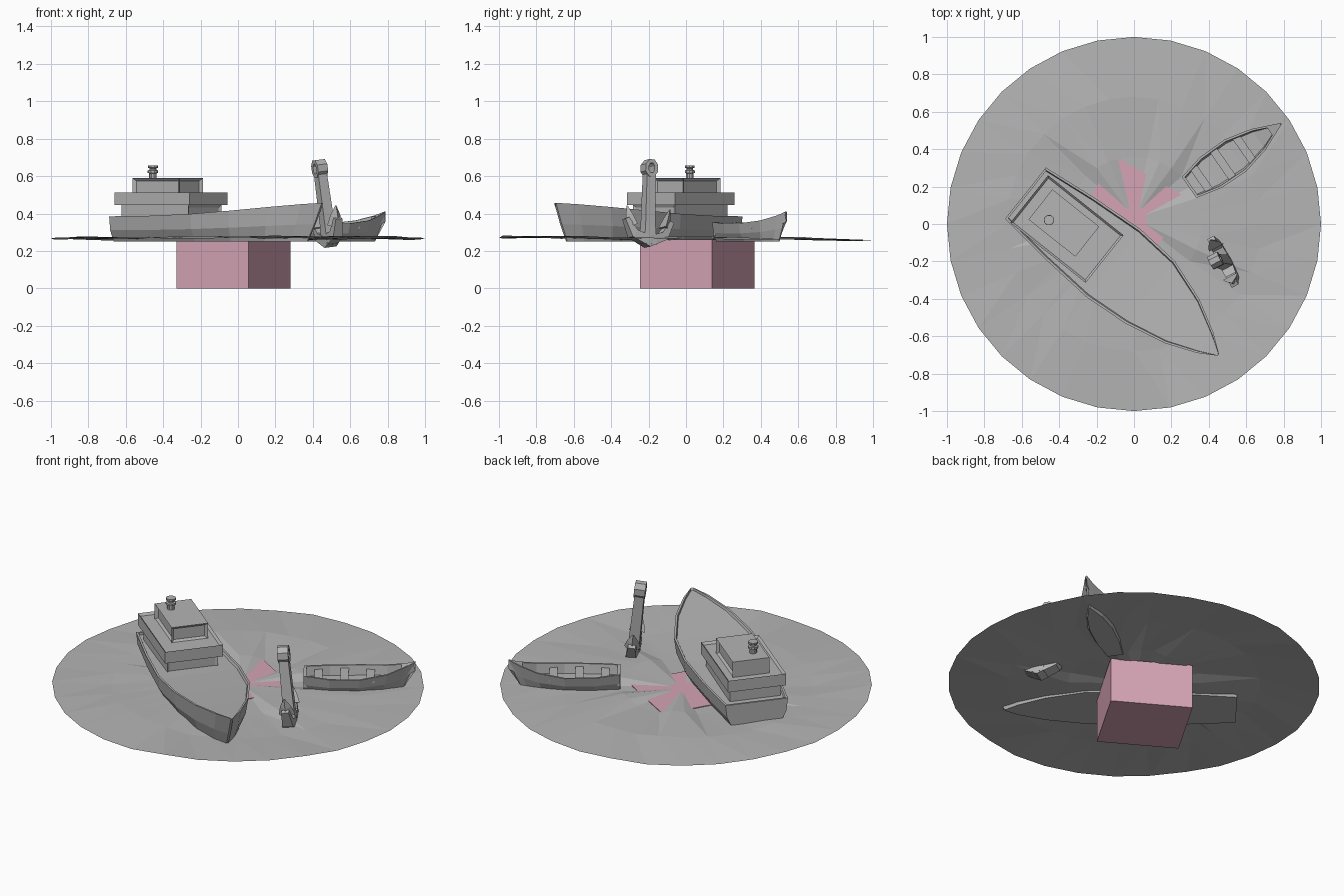
import bpy, bmesh, math, random
from math import radians, sin, cos, pi
from mathutils import Matrix, Vector

random.seed(4)
if "Cube" in bpy.data.objects:
    bpy.data.objects.remove(bpy.data.objects["Cube"])


def material(name, rgb):
    m = bpy.data.materials.new(name)
    m.use_nodes = True
    m.diffuse_color = (*rgb, 1)
    m.node_tree.nodes["Principled BSDF"].inputs["Base Color"].default_value = (*rgb, 1)
    return m


GREY = material("stone grey", (0.46, 0.46, 0.46))
PINK = material("dusty pink", (0.67, 0.37, 0.46))


def finish(name, bm, frame=Matrix(), mat=GREY, recalc=True):
    if recalc:
        bmesh.ops.recalc_face_normals(bm, faces=bm.faces)
    mesh = bpy.data.meshes.new(name)
    bm.to_mesh(mesh)
    bm.free()
    mesh.materials.append(mat)
    ob = bpy.data.objects.new(name, mesh)
    ob.matrix_world = frame
    bpy.context.collection.objects.link(ob)
    return ob


def loft(name, rows, frame=Matrix(), closed=False):
    """Skin closed cross-sections; cap the ends unless the path loops."""
    bm = bmesh.new()
    vs = [[bm.verts.new(p) for p in row] for row in rows]
    n = len(rows[0])
    pairs = list(zip(vs, vs[1:])) + ([(vs[-1], vs[0])] if closed else [])
    for a, b in pairs:
        for i in range(n):
            j = (i + 1) % n
            bm.faces.new((a[i], a[j], b[j], b[i]))
    if not closed:
        bm.faces.new(vs[0])
        bm.faces.new(vs[-1])
    return finish(name, bm, frame)


def box(name, x, y, z, frame=Matrix(), mat=GREY, recess=None):
    """Box from ranges; recess maps a face direction to (border, depth)."""
    bm = bmesh.new()
    bmesh.ops.create_cube(bm, size=1)
    for v in bm.verts:
        v.co = [(r[0] + r[1]) / 2 + c * (r[1] - r[0]) for r, c in zip((x, y, z), v.co)]
    bm.normal_update()
    for d, (border, depth) in (recess or {}).items():
        face = max(bm.faces, key=lambda f: f.normal.dot(Vector(d)) + f.calc_area() * 0.01)
        bmesh.ops.inset_individual(bm, faces=[face], thickness=border, depth=-depth)
        bm.normal_update()
    return finish(name, bm, frame, mat, recalc=False)


def placed(x, y, degrees):
    return Matrix.Translation((x, y, 0)) @ Matrix.Rotation(radians(degrees), 4, "Z")


def hull(name, stations, frame, bottom, narrow, rim, depth, rake):
    """Flared hull with thin gunwale and a sunken deck."""
    length = stations[-1][0]
    rows = []
    for x, w, top, off in stations:
        xb = x - rake * (x / length) ** 3
        xc = (x + xb) / 2
        mid = bottom + (top - bottom) * 0.45
        wi = w - min(rim, w * 0.5)
        half = [(x, w, top), (xc, w * (narrow + 1) / 2 + w * 0.06, mid), (xb, w * narrow, bottom)]
        inner = [(x, wi, top), (x, wi * (1 - depth * 2), top - depth)]
        ring = half + [(a, -b, c) for a, b, c in reversed(half)]
        ring += [(a, -b, c) for a, b, c in inner] + list(reversed(inner))
        rows.append([(a, b + off, c) for a, b, c in ring])
    return loft(name, rows, frame)


# Square pedestal
box("pedestal", (-0.223, 0.223), (-0.223, 0.223), (0, 0.262), placed(-0.025, 0.06, 59.7), PINK)

# Rippled sea sheet, dipping under the pedestal top along a few rays
SEGS = 32
DIPS = ((76, 103), (33, 46), (-58, -32), (134, 186))
bm = bmesh.new()
centre = bm.verts.new((0.0, 0.03, 0.2585))
rings = [[], [], []]
for i in range(SEGS):
    a = 2 * pi * i / SEGS
    deg = math.degrees(a)
    dip = any(lo <= deg <= hi or lo <= deg - 360 <= hi for lo, hi in DIPS)
    ripple = 0.006 * sin(3 * a + 1) + random.uniform(-0.006, 0.006)
    for ring, r, z in zip(rings, (0.36, 0.68, 1),
                          (0.258 if dip else 0.277, 0.27 + ripple, 0.266 - ripple - 0.011 * sin(a))):
        ring.append(bm.verts.new((r * cos(a), r * sin(a), z)))
for i in range(SEGS):
    j = (i + 1) % SEGS
    bm.faces.new((centre, rings[0][i], rings[0][j]))
    for a, b in zip(rings, rings[1:]):
        bm.faces.new((a[i], b[i], b[j]))
        bm.faces.new((a[i], b[j], a[j]))
finish("sea_sheet", bm, recalc=False)

# Large ship
SHIP = placed(-0.58, 0.165, -38.5)
hull("ship_hull", [(0, 0.175, 0.385, 0), (0.3, 0.21, 0.388, 0), (0.6, 0.232, 0.398, 0),
                   (0.85, 0.213, 0.415, 0), (1.08, 0.15, 0.435, -0.015),
                   (1.25, 0.07, 0.45, -0.028), (1.345, 0.006, 0.457, -0.035)],
     SHIP, 0.25, 0.78, 0.012, 0.014, 0.1)
box("ship_stern_rail", (0, 0.012), (-0.17, 0.17), (0.36, 0.385), SHIP)
box("ship_lower_house", (0.07, 0.525), (-0.155, 0.13), (0.36, 0.447), SHIP,
    recess={(1, 0, 0): (0.02, 0.008)})
box("ship_upper_deck", (0.035, 0.55), (-0.175, 0.15), (0.445, 0.513), SHIP,
    recess={(0, 0, 1): (0.016, 0.014)})
box("ship_wheelhouse", (0.1, 0.42), (-0.1, 0.105), (0.495, 0.59), SHIP,
    recess={(1, 0, 0): (0.022, 0.015), (0, -1, 0): (0.024, 0.015), (0, 1, 0): (0.024, 0.015)})

# Funnel, turned from a short profile
loft("ship_funnel", [[(0.188 + r * cos(2 * pi * k / 10), -0.035 + r * sin(2 * pi * k / 10), z)
                      for k in range(10)]
                     for r, z in ((0.02, 0.585), (0.02, 0.615), (0.028, 0.618), (0.028, 0.63),
                                  (0.018, 0.633), (0.018, 0.642), (0.027, 0.645), (0.027, 0.656))],
     SHIP)

# Rowing boat
BOAT = placed(0.295, 0.195, 34.8)
hull("boat_hull", [(0, 0.068, 0.355, 0), (0.14, 0.1, 0.347, 0), (0.3, 0.103, 0.347, 0),
                   (0.45, 0.068, 0.363, 0), (0.55, 0.025, 0.39, 0), (0.6, 0.004, 0.412, 0)],
     BOAT, 0.25, 0.6, 0.012, 0.055, 0.07)
box("boat_transom", (0, 0.014), (-0.06, 0.06), (0.28, 0.354), BOAT)
for name, x, w in (("rear", 0.08, 0.074), ("middle", 0.22, 0.088), ("front", 0.36, 0.078)):
    box(f"boat_{name}_bench", (x - 0.022, x + 0.022), (-w, w), (0.32, 0.331), BOAT)
loft("boat_bow_deck", [[(x, w, z), (x, -w, z), (x, -w, z - 0.01), (x, w, z - 0.01)]
                       for x, w, z in ((0.525, 0.03, 0.383), (0.595, 0.004, 0.409))], BOAT)

# Leaning anchor: x along the arms, z up the shank
ax = Vector((0.46, -0.89, 0)).normalized()
az = Vector((-0.06, 0.01, 0.44)).normalized()
ay = az.cross(ax).normalized()
ax = ay.cross(az)
ANCHOR = Matrix.Translation((0.492, -0.205, 0.235)) @ Matrix((ax, ay, az)).transposed().to_4x4()
loft("anchor_shank", [[(-w, -t, z), (w, -t, z), (w, t, z), (-w, t, z)]
                      for w, t, z in ((0.038, 0.036, 0), (0.03, 0.03, 0.1), (0.026, 0.026, 0.38))],
     ANCHOR)
loft("anchor_eye", [[(rx * cos(a), y, 0.41 + rz * sin(a))
                     for rx, rz, y in ((0.04, 0.05, -0.03), (0.04, 0.05, 0.03),
                                       (0.018, 0.028, 0.03), (0.018, 0.028, -0.03))]
                    for a in (pi * (2 * k + 1) / 8 for k in range(8))], ANCHOR, closed=True)
loft("anchor_arms", [[(x + nx * h, -t, z + nz * h), (x + nx * h, t, z + nz * h),
                      (x - nx * h, t, z - nz * h), (x - nx * h, -t, z - nz * h)]
                     for s, x, z, nx, nz, h, t in
                     [(s, s * x, z, -s * nx, nz, h, t) for s, x, z, nx, nz, h, t in
                      ((-1, 0.135, 0.13, 0.9, 0.4, 0.012, 0.02), (-1, 0.09, 0.05, 0.6, 0.8, 0.024, 0.03),
                       (1, 0, 0.015, 0, 1, 0.03, 0.036),
                       (1, 0.09, 0.05, 0.6, 0.8, 0.024, 0.03), (1, 0.135, 0.13, 0.9, 0.4, 0.012, 0.02))]],
     ANCHOR)
for side, s in (("left", 1), ("right", -1)):
    loft(f"anchor_{side}_fluke",
         [[(s * (x - d), -w, z), (s * (x + d), 0, z - d), (s * (x - d), w, z)]
          for x, z, w, d in ((0.105, 0.1, 0.045, 0.02), (0.12, 0.15, 0.03, 0.014),
                             (0.13, 0.2, 0.003, 0.002))], ANCHOR)
